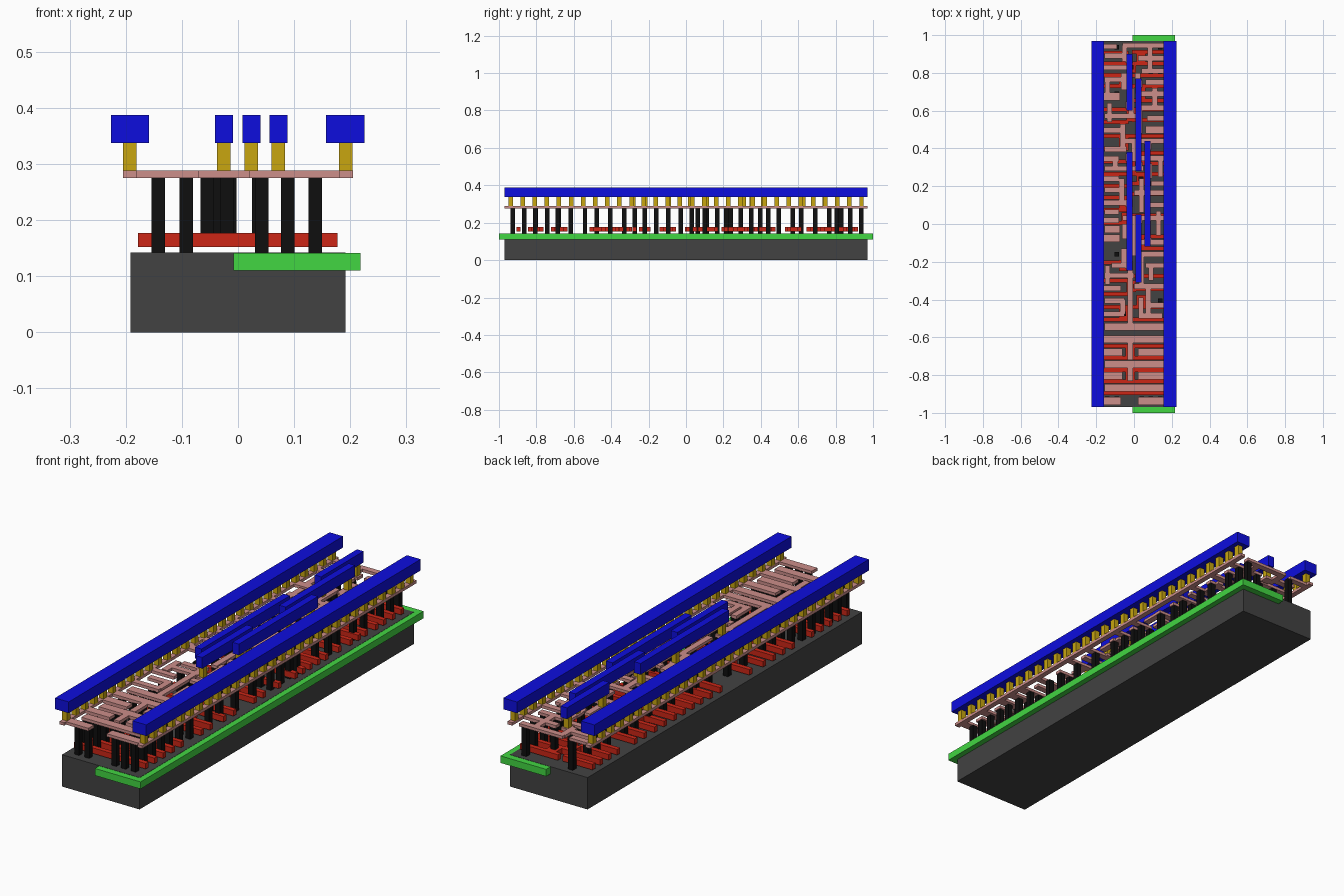
import bpy, bmesh
from mathutils import Matrix, Vector


def lin(c):
    return c / 12.92 if c <= 0.04045 else ((c + 0.055) / 1.055) ** 2.4


def layer(name, rgb, z0, z1, rects):
    """One object made of boxes (x0, x1, y0, y1) between z0 and z1."""
    bm = bmesh.new()
    for x0, x1, y0, y1 in rects:
        mid = Vector(((x0 + x1) / 2, (y0 + y1) / 2, (z0 + z1) / 2))
        size = Matrix.Diagonal((x1 - x0, y1 - y0, z1 - z0, 1))
        bmesh.ops.create_cube(bm, size=1, matrix=Matrix.Translation(mid) @ size)
    me = bpy.data.meshes.new(name)
    bm.to_mesh(me)
    bm.free()
    mat = bpy.data.materials.new(name + "_colour")
    mat.diffuse_color = (*[lin(c / 255) for c in rgb], 1)
    me.materials.append(mat)
    ob = bpy.data.objects.new(name, me)
    bpy.context.collection.objects.link(ob)


def pad(x, y, s=0.024):
    return (x - s / 2, x + s / 2, y - s / 2, y + s / 2)


def across(rows, w):
    return [(x0, x1, y - w / 2, y + w / 2) for y, x0, x1 in rows]


def along(cols, w):
    return [(x - w / 2, x + w / 2, y0, y1) for x, y0, y1 in cols]


L = 0.97
BLUE, PINK, RED = (13, 13, 222), (204, 142, 138), (204, 38, 22)
YELLOW, BLACK = (200, 166, 16), (14, 14, 14)

# Base block and the well set into its right half
layer("substrate", (66, 66, 66), 0, 0.1425, [(-0.192, 0.192, -L, L)])
layer("well", (66, 214, 66), 0.11, 0.1415, [(-0.008, 0.218, -1, 1)])

# Gate strips: full width near the front, split left/right further back
full = [(y, -0.178, 0.177) for y in (-0.895, -0.833, -0.772, -0.71, -0.645)]
full += [(y, -0.178, 0.177) for y in (-0.505, -0.44, 0.265, 0.467, 0.607, 0.85)]
left = [(y, -0.178, -0.03) for y in
        (-0.37, -0.3, -0.205, 0.005, 0.075, 0.14, 0.2, 0.33, 0.40, 0.54, 0.73, 0.79, 0.905)]
right = [(y, -0.01, 0.177) for y in
         (-0.345, -0.275, -0.13, -0.065, 0.045, 0.16, 0.215, 0.32, 0.375, 0.55, 0.655, 0.73, 0.785, 0.91)]
gate_pads = [(-0.02, -0.803), (-0.02, -0.68), (-0.055, -0.476), (0.037, -0.406), (-0.015, -0.33),
             (-0.055, -0.22), (0.037, -0.096), (-0.04, 0.032), (-0.055, 0.112), (0.037, 0.24),
             (-0.015, 0.294), (0.037, 0.348), (-0.055, 0.439), (-0.015, 0.572), (0.037, 0.69),
             (-0.055, 0.765), (-0.015, 0.829), (0.037, 0.877)]
layer("gate_strips", RED, 0.152, 0.177,
      across(full + left + right, 0.021) + [(x - .025, x + .025, y - .03, y + .03) for x, y in gate_pads])

# Contact posts from the base and from the gates up to the wiring sheet
left_ys = [-0.925, -0.866, -0.807, -0.743, -0.685, -0.615, -0.54, -0.476, -0.406, -0.273, -0.16,
           -0.027, 0.064, 0.112, 0.24, 0.294, 0.396, 0.497, 0.572, 0.69, 0.765, 0.829, 0.936]
right_ys = [-0.925, -0.866, -0.807, -0.743, -0.685, -0.615, -0.54, -0.406, -0.33, -0.22, -0.096,
            0.032, 0.101, 0.166, 0.214, 0.348, 0.439, 0.497, 0.615, 0.69, 0.807, 0.877, 0.936]
posts = [pad(-0.092, y) for y in left_ys] + [pad(0.138, y) for y in right_ys]
posts += [pad(-0.142, y) for y in left_ys[:7]] + [pad(0.089, y) for y in right_ys[:7]]
posts += [pad(0.089, y) for y in right_ys[8::3]] + [pad(0.042, -0.925)]
layer("contact_posts", BLACK, 0.142, 0.276, posts)
layer("gate_posts", BLACK, 0.177, 0.276, [pad(x, y) for x, y in gate_pads])

# Thin wiring sheet: edge strips, wide bars, cross fingers, lengthwise links
edges = along([(-0.193, -L, L), (0.193, -L, L)], 0.024)
wide = across([(-0.937, -0.2, -0.07), (-0.937, 0.02, 0.2), (-0.866, -0.155, 0.155),
               (-0.803, -0.2, -0.06), (-0.803, 0.02, 0.2), (-0.743, -0.155, 0.155),
               (-0.68, -0.2, -0.06), (-0.68, 0.02, 0.2), (-0.61, -0.2, 0.2),
               (-0.545, -0.155, 0.2), (-0.027, -0.155, -0.075), (-0.075, -0.2, -0.075),
               (0.675, -0.2, -0.075), (0.5, 0.06, 0.2)], 0.04)
fingers = across([(-0.476, -0.2, -0.05), (-0.485, 0.03, 0.15), (-0.406, -0.155, -0.05), (-0.43, 0.08, 0.2),
                  (-0.34, -0.2, -0.07), (-0.33, 0.0, 0.155), (-0.273, -0.155, 0.0), (-0.22, -0.12, -0.04),
                  (-0.22, 0.06, 0.2), (-0.16, 0.02, 0.155), (-0.096, 0.02, 0.2), (0.032, -0.06, 0.155)], 0.028)
fingers += across([(0.02, -0.2, -0.08), (0.064, -0.155, -0.08), (0.101, 0.06, 0.2), (0.112, -0.2, -0.04),
                   (0.166, 0.0, 0.155), (0.18, -0.155, -0.06), (0.214, 0.09, 0.2), (0.24, -0.2, -0.08),
                   (0.294, -0.155, 0.05), (0.348, 0.02, 0.155), (0.345, -0.2, -0.08), (0.396, -0.155, -0.04)], 0.028)
fingers += across([(0.439, -0.06, 0.155), (0.497, -0.2, -0.07), (0.572, -0.155, 0.02), (0.56, 0.07, 0.155),
                   (0.615, 0.04, 0.2), (0.69, 0.02, 0.155), (0.75, 0.06, 0.2), (0.765, -0.155, -0.04),
                   (0.829, -0.2, -0.01), (0.81, 0.04, 0.155), (0.877, 0.02, 0.2), (0.89, -0.155, -0.05),
                   (0.94, -0.2, -0.09), (0.945, -0.06, 0.155)], 0.028)
links = along([(-0.02, -0.83, -0.743), (-0.02, -0.72, -0.61), (-0.02, -0.53, -0.2), (0.037, -0.5, -0.39),
               (0.075, -0.5, -0.33), (-0.06, -0.476, -0.4), (0.04, -0.33, -0.16), (0.09, -0.3, -0.22),
               (-0.14, -0.32, -0.22), (-0.055, -0.22, -0.13), (0.0, -0.17, 0.03), (0.075, -0.06, 0.032),
               (-0.05, -0.08, 0.0), (0.13, -0.06, 0.07), (-0.025, 0.032, 0.2)], 0.028)
links += along([(0.04, 0.06, 0.24), (-0.065, 0.11, 0.24), (0.14, 0.25, 0.348), (-0.1, 0.294, 0.345),
                (0.08, 0.24, 0.32), (-0.06, 0.396, 0.53), (0.0, 0.33, 0.439), (0.03, 0.48, 0.6),
                (-0.13, 0.54, 0.64), (-0.015, 0.572, 0.72), (0.11, 0.63, 0.72), (-0.055, 0.71, 0.8),
                (0.02, 0.69, 0.8), (0.085, 0.81, 0.945), (-0.14, 0.69, 0.765), (-0.05, 0.86, 0.945)], 0.028)

# Raised rails, short straps and the studs that carry them
rails = [(-0.226, -0.159, -L, L), (0.157, 0.225, -L, L)]
straps = [(-0.025, 0.60, 0.90), (-0.025, -0.245, 0.38), (0.024, 0.28, 0.77),
          (0.024, -0.31, 0.05), (0.072, -0.12, 0.44)]
rail_studs = [pad(x, -0.938 + i * 0.0647) for x in (-0.193, 0.192) for i in range(30)]
strap_ends = [(x, y) for x, a, b in straps for y in (a + 0.028, b - 0.028)] + [(-0.025, 0.11)]
layer("wiring_sheet", PINK, 0.275, 0.288,
      edges + wide + fingers + links + [pad(x, y, 0.04) for x, y in strap_ends])
layer("studs", YELLOW, 0.288, 0.338, rail_studs + [pad(x, y) for x, y in strap_ends])
layer("rails", BLUE, 0.337, 0.387, rails)
layer("straps", BLUE, 0.337, 0.387, along(straps, 0.032))
